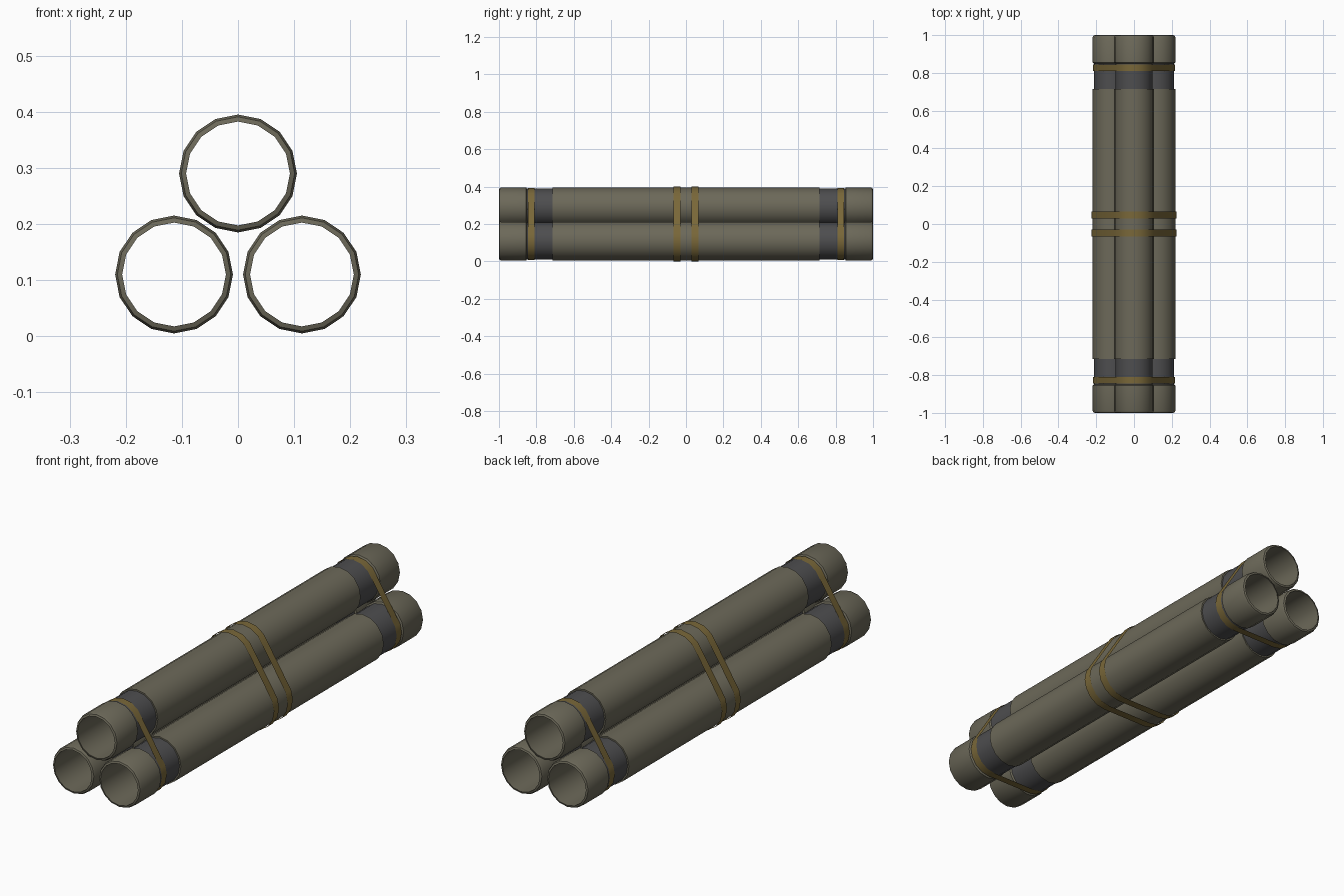
import bpy, math
from mathutils.geometry import convex_hull_2d

if "Cube" in bpy.data.objects:
    bpy.data.objects.remove(bpy.data.objects["Cube"])

SIDES = 16
R, R_IN, R_GROOVE = 0.105, 0.0925, 0.0985
CENTRES = {"left": (-0.114, 0.11), "right": (0.114, 0.11), "top": (0.0, 0.29)}


def material(name, rgb):
    m = bpy.data.materials.new(name)
    m.diffuse_color = (*rgb, 1)
    m.use_nodes = True
    m.node_tree.nodes["Principled BSDF"].inputs["Base Color"].default_value = m.diffuse_color
    return m


olive = material("olive_paint", (0.15, 0.14, 0.10))
dark = material("dark_grey", (0.075, 0.075, 0.078))
tan = material("tan_webbing", (0.19, 0.135, 0.04))


def make_object(name, verts, faces, mats, indices=None):
    me = bpy.data.meshes.new(name)
    me.from_pydata(verts, [], faces)
    for m in mats:
        me.materials.append(m)
    if indices:
        me.polygons.foreach_set("material_index", indices)
    me.update()
    ob = bpy.data.objects.new(name, me)
    bpy.context.collection.objects.link(ob)
    bpy.ops.object.select_all(action='DESELECT')
    ob.select_set(True)
    bpy.context.view_layer.objects.active = ob
    bpy.ops.object.shade_smooth_by_angle(angle=math.radians(35))
    return ob


def circle(cx, cz, r):
    return [(cx + r * math.cos(2 * math.pi * i / SIDES),
             cz + r * math.sin(2 * math.pi * i / SIDES)) for i in range(SIDES)]


def tube(name, cx, cz):
    # closed (y, radius) section: one half, mirrored, joined by the bore
    half = [(0.715, R), (0.715, R_GROOVE), (0.85, R_GROOVE), (0.855, R),
            (0.988, R), (0.997, 0.101), (1.0, R_IN)]
    section = [(-y, r) for y, r in reversed(half)] + half
    verts = [(x, y, z) for y, r in section for x, z in circle(cx, cz, r)]
    n = len(section)
    faces, idx = [], []
    for k in range(n):
        a, b = k * SIDES, (k + 1) % n * SIDES
        is_dark = section[k][1] == section[(k + 1) % n][1] == R_GROOVE
        for i in range(SIDES):
            j = (i + 1) % SIDES
            faces.append((a + i, b + i, b + j, a + j))
            idx.append(int(is_dark))
    make_object(name, verts, faces, [olive, dark], idx)


def strap(name, y0, y1, r):
    # thin band stretched around all three tubes
    pts = [p for c in CENTRES.values() for p in circle(*c, r)]
    hull = [pts[i] for i in convex_hull_2d(pts)]
    n = len(hull)
    area = sum(hull[i][0] * hull[(i + 1) % n][1] - hull[(i + 1) % n][0] * hull[i][1]
               for i in range(n))
    if area < 0:
        hull.reverse()
    verts = [(x, y, z) for y in (y0, y1) for x, z in hull]
    faces = [(i, n + i, n + (i + 1) % n, (i + 1) % n) for i in range(n)]
    make_object(name, verts, faces, [tan])


# Three open tubes
for side, (cx, cz) in CENTRES.items():
    tube("tube_" + side, cx, cz)

# Two middle straps and one strap in each end groove
for label, s in (("front", -1), ("back", 1)):
    strap("middle_strap_" + label, *sorted((s * 0.03, s * 0.067)), 0.11)
    strap("end_strap_" + label, *sorted((s * 0.81, s * 0.845)), 0.102)
